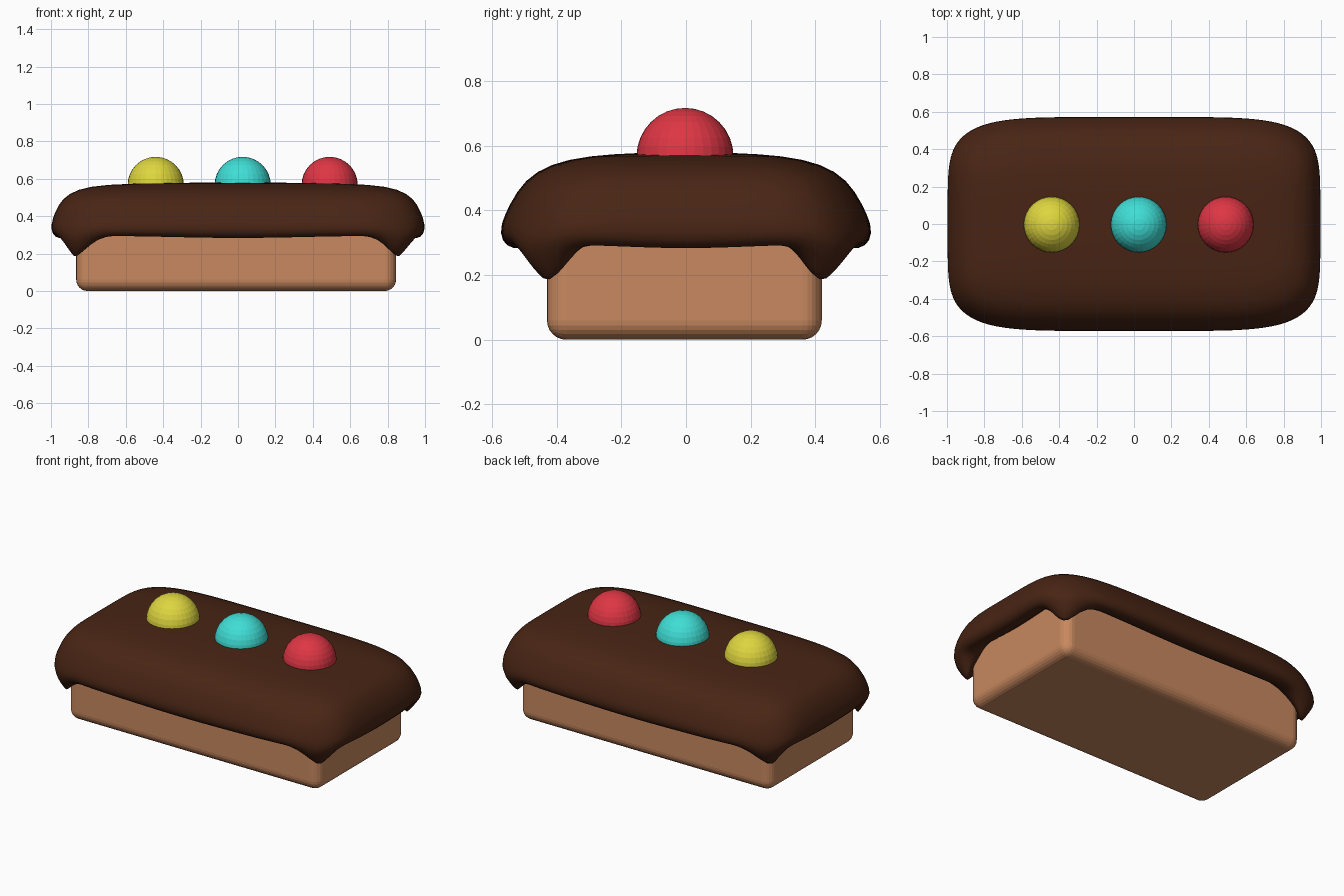
import bpy, bmesh, math
from mathutils import Vector

if "Cube" in bpy.data.objects:
    bpy.data.objects.remove(bpy.data.objects["Cube"])


def material(name, rgb):
    m = bpy.data.materials.new(name)
    m.diffuse_color = (*rgb, 1)
    m.use_nodes = True
    m.node_tree.nodes["Principled BSDF"].inputs["Base Color"].default_value = m.diffuse_color
    return m


def make_object(name, bm, mat):
    bmesh.ops.recalc_face_normals(bm, faces=bm.faces)
    me = bpy.data.meshes.new(name)
    bm.to_mesh(me)
    bm.free()
    me.materials.append(mat)
    ob = bpy.data.objects.new(name, me)
    bpy.context.collection.objects.link(ob)
    return ob


# Cake base: rounded block
HX, HY, H = 0.855, 0.425, 0.5
CX, CY = -0.01, -0.005
bm = bmesh.new()
bmesh.ops.create_cube(bm, size=1)
for v in bm.verts:
    v.co = (v.co.x * 2 * HX + CX, v.co.y * 2 * HY + CY, (v.co.z + 0.5) * H)
cake = make_object("cake_base", bm, material("sponge", (0.58, 0.25, 0.115)))
bev = cake.modifiers.new("round_edges", "BEVEL")
bev.width, bev.segments = 0.06, 6


# Icing: lofted rounded-rectangle rings, drooping at the four corners
def outline(t, a, b, n):
    u, v = math.cos(t), math.sin(t)
    r = (abs(u) ** n + abs(v) ** n) ** (-1 / n)
    return Vector((a * u * r, b * v * r))


def corner_weight(t):
    p = outline(t, HX, HY, 40)
    d = math.hypot(abs(p.x) - HX, abs(p.y) - HY)
    w = max(0, 1 - d / 0.17)
    return w * w * (3 - 2 * w)


# half x, half y, squareness, height, droop at corner, pull towards cake corner
RINGS = [
    (0.40, 0.15, 4.0, 0.578, 0.00, 0.0),
    (0.72, 0.30, 4.5, 0.570, 0.00, 0.0),
    (0.86, 0.42, 5.0, 0.545, 0.00, 0.0),
    (0.94, 0.50, 5.2, 0.495, 0.00, 0.0),
    (0.98, 0.545, 5.2, 0.42, 0.01, 0.0),
    (1.00, 0.575, 5.2, 0.355, 0.03, 0.0),
    (0.995, 0.572, 5.4, 0.310, 0.05, 0.0),
    (0.96, 0.535, 7.0, 0.283, 0.125, 0.85),
    (0.91, 0.48, 12.0, 0.295, 0.135, 1.0),
    (0.85, 0.42, 30.0, 0.330, 0.13, 0.9),
    (0.80, 0.38, 30.0, 0.400, 0.05, 0.0),
]
N = 96
bm = bmesh.new()
loops = []
for a, b, n, z, droop, pull in RINGS:
    loop = []
    for i in range(N):
        t = 2 * math.pi * i / N
        w = corner_weight(t)
        p = outline(t, a, b, n)
        target = outline(t, HX * 1.02, HY * 1.03, 40) + Vector((CX, CY))
        p = p.lerp(target, w * pull)
        wave = -0.006 * math.cos(4 * t) if droop > 0.04 else 0
        loop.append(bm.verts.new((p.x, p.y, z - droop * w + wave)))
    loops.append(loop)
for la, lb in zip(loops, loops[1:]):
    for i in range(N):
        j = (i + 1) % N
        bm.faces.new((la[i], la[j], lb[j], lb[i]))
for loop, z in ((loops[0], 0.58), (loops[-1], 0.4)):
    c = bm.verts.new((0, 0, z))
    for i in range(N):
        bm.faces.new((loop[i], loop[(i + 1) % N], c))
for f in bm.faces:
    f.smooth = True
icing = make_object("chocolate_icing", bm, material("chocolate", (0.065, 0.018, 0.007)))
icing.modifiers.new("smooth", "SUBSURF").levels = 1

# Candy balls half sunk into the icing
CANDIES = [
    ("yellow", -0.44, (0.73, 0.67, 0.05)),
    ("turquoise", 0.025, (0.05, 0.73, 0.67)),
    ("red", 0.49, (0.73, 0.037, 0.058)),
]
for name, x, rgb in CANDIES:
    bm = bmesh.new()
    bmesh.ops.create_uvsphere(bm, u_segments=32, v_segments=16, radius=0.15)
    ball = make_object(name + "_candy", bm, material(name, rgb))
    ball.location = (x, -0.003, 0.567)
